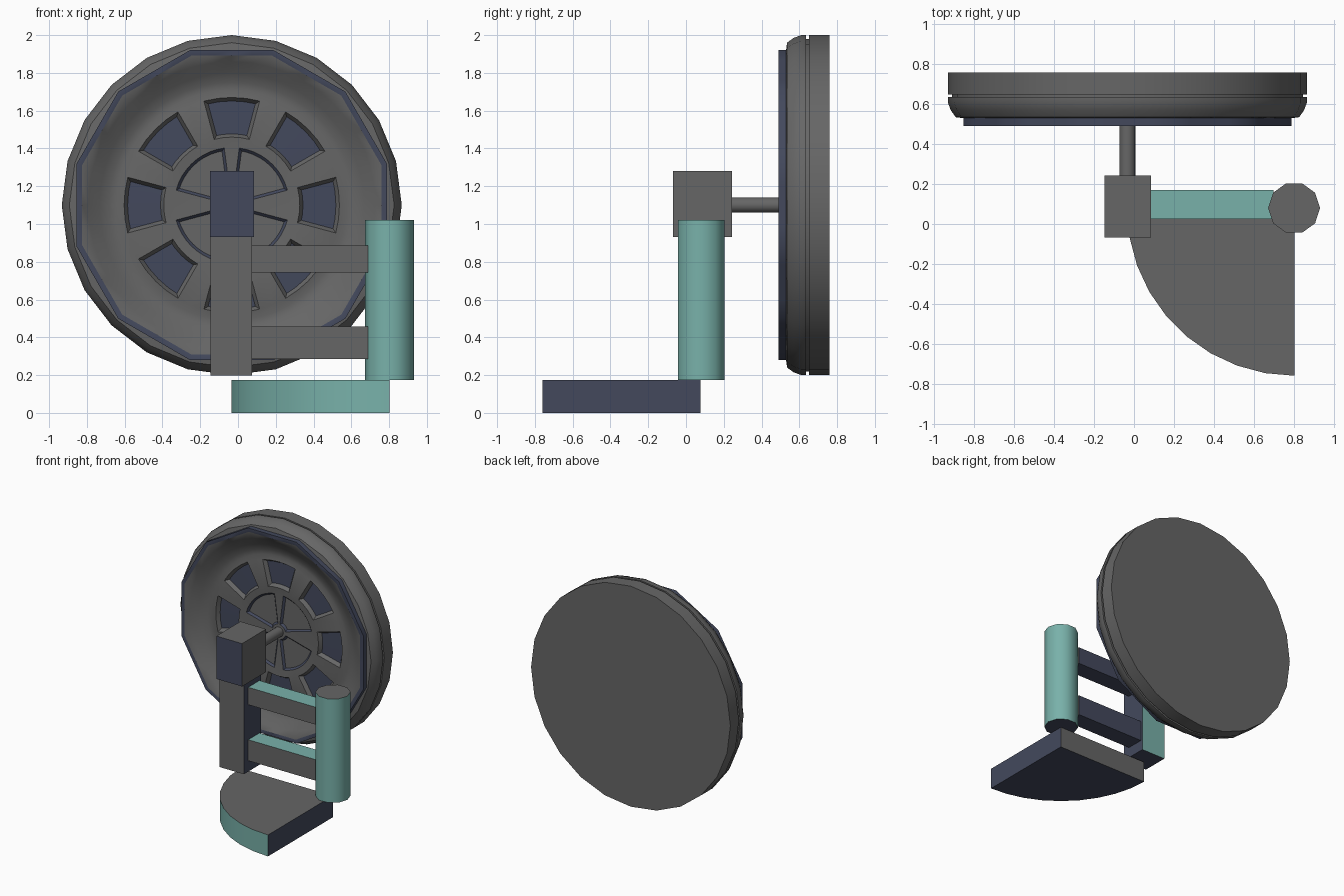
import bpy, bmesh, math
from mathutils import Vector

if "Cube" in bpy.data.objects:
    bpy.data.objects.remove(bpy.data.objects["Cube"])


def material(name, rgb):
    m = bpy.data.materials.new(name)
    m.diffuse_color = (*rgb, 1)
    m.use_nodes = True
    m.node_tree.nodes["Principled BSDF"].inputs["Base Color"].default_value = m.diffuse_color
    return m


MATS = [material("dark grey", (0.133, 0.133, 0.133)),
        material("navy", (0.056, 0.066, 0.108)),
        material("teal", (0.19, 0.44, 0.40))]
GREY, NAVY, TEAL = 0, 1, 2


def finish(bm, name, angle=None):
    me = bpy.data.meshes.new(name)
    bm.to_mesh(me)
    bm.free()
    ob = bpy.data.objects.new(name, me)
    bpy.context.collection.objects.link(ob)
    for m in MATS:
        me.materials.append(m)
    if angle:
        bpy.ops.object.select_all(action='DESELECT')
        ob.select_set(True)
        bpy.context.view_layer.objects.active = ob
        bpy.ops.object.shade_smooth_by_angle(angle=math.radians(angle))
    return ob


def paint(bm, right, left, back, front, top, bottom):
    """Colour each face by the main axis of its normal."""
    bm.normal_update()
    for f in bm.faces:
        n = f.normal
        a = max(range(3), key=lambda i: abs(n[i]))
        f.material_index = ((right, left), (back, front), (top, bottom))[a][0 if n[a] > 0 else 1]


def box(name, x, y, z, colours):
    bm = bmesh.new()
    bmesh.ops.create_cube(bm, size=1)
    for v in bm.verts:
        v.co = [(r[0] + r[1]) / 2 + c * (r[1] - r[0]) for r, c in zip((x, y, z), v.co)]
    paint(bm, *colours)
    finish(bm, name)


def prism(name, points, z0, z1, side, top, bottom, angle=None):
    """Upright prism; side is a function giving the colour from a normal."""
    bm = bmesh.new()
    base = bm.faces.new([bm.verts.new((px, py, z0)) for px, py in points])
    res = bmesh.ops.extrude_face_region(bm, geom=[base], use_keep_orig=True)
    for v in [g for g in res["geom"] if isinstance(g, bmesh.types.BMVert)]:
        v.co.z = z1
    bmesh.ops.recalc_face_normals(bm, faces=bm.faces)
    for f in bm.faces:
        n = f.normal
        f.material_index = top if n.z > .5 else bottom if n.z < -.5 else side(n)
    finish(bm, name, angle)


# ---- wheel: one lathe whose rows may follow a 24- or 12-sided outline ----
CX, CZ, SEG = -0.033, 1.10, 48


def ngon_radius(r, n, t):
    if not n:
        return r
    step = 2 * math.pi / n
    return r * math.cos(step / 2) / math.cos((t - math.pi / 12) % step - step / 2)


# rows: radius, depth, outline sides (0 = round), colour of the band before it
ROWS = [(.90, .76, 24, 0), (.90, .65, 24, 0), (.88, .65, 24, 0), (.88, .635, 24, 0),
        (.90, .635, 24, 0), (.90, .61, 24, 0), (.885, .57, 24, 0), (.86, .535, 24, 0),
        (.85, .53, 12, 0), (.85, .49, 12, 1), (.82, .49, 12, 1),
        (.76, .515, 0, 0), (.70, .555, 0, 0), (.65, .58, 0, 0), (.61, .585, 0, 0),
        (.57, .575, 0, 0), (.36, .57, 0, 0), (.305, .575, 0, 0), (.06, .575, 0, 0)]
WINDOW_BAND, HUB_BAND = 16, 18

bm = bmesh.new()
rings = []
for r, y, n, _ in ROWS:
    ring = []
    for i in range(SEG):
        t = 2 * math.pi * i / SEG
        q = ngon_radius(r, n, t)
        ring.append(bm.verts.new((CX + q * math.cos(t), y, CZ + q * math.sin(t))))
    rings.append(ring)
windows, wedges = [], []
for k in range(1, len(ROWS)):
    for i in range(SEG):
        j = (i + 1) % SEG
        f = bm.faces.new((rings[k - 1][i], rings[k - 1][j], rings[k][j], rings[k][i]))
        f.material_index = ROWS[k][3]
        deg = (i + .5) * 360 / SEG
        if k == WINDOW_BAND and abs((deg + 22.5) % 45 - 22.5) < 15:
            windows.append(f)
        fold = min(deg % 180, 180 - deg % 180)
        if k == HUB_BAND and 15 < fold < 82.5:
            wedges.append(f)
bm.faces.new(rings[0])
bm.faces.new(rings[-1])
bmesh.ops.recalc_face_normals(bm, faces=bm.faces)
# recessed windows with grey frames and navy panes
bmesh.ops.inset_region(bm, faces=windows, thickness=.018, depth=-.03, use_even_offset=True)
for f in windows:
    f.material_index = NAVY
# hub pockets with navy edges and grey floors
edge = bmesh.ops.inset_region(bm, faces=wedges, thickness=.014, depth=-.015, use_even_offset=True)
for f in edge["faces"]:
    f.material_index = NAVY
finish(bm, "wheel", 32)

# ---- axle ----
bm = bmesh.new()
bmesh.ops.create_cone(bm, cap_ends=True, segments=16, radius1=.04, radius2=.04, depth=.36)
for v in bm.verts:
    v.co = Vector((CX + v.co.x, .41 + v.co.z, CZ - v.co.y))
finish(bm, "axle", 40)

# ---- post, axle block and rails (right, left, back, front, top, bottom) ----
box("axle_block", (-.148, .084), (-.068, .243), (.93, 1.28), (GREY, GREY, GREY, NAVY, GREY, NAVY))
box("post", (-.146, .074), (-.03, .19), (.197, .93), (NAVY, TEAL, TEAL, GREY, GREY, NAVY))
for label, z in (("upper_rail", (.743, .885)), ("lower_rail", (.286, .457))):
    box(label, (.074, .70), (.026, .171), z, (GREY, GREY, NAVY, GREY, TEAL, NAVY))

# ---- upright ten-sided column ----
prism("column", [(.802 + .13 * math.cos(math.tau * i / 10), .08 + .13 * math.sin(math.tau * i / 10))
                 for i in range(10)], .175, 1.022, lambda n: TEAL, GREY, NAVY, 40)

# ---- quarter-round base ----
arc = [(.803 - .838 * math.cos(math.radians(a)), .078 - .838 * math.sin(math.radians(a)))
       for a in range(0, 91, 10)]
prism("base", [(.803, .078)] + arc, 0, .175,
      lambda n: NAVY if n.x > .9 else GREY if n.y > .9 else TEAL, GREY, NAVY, 30)
